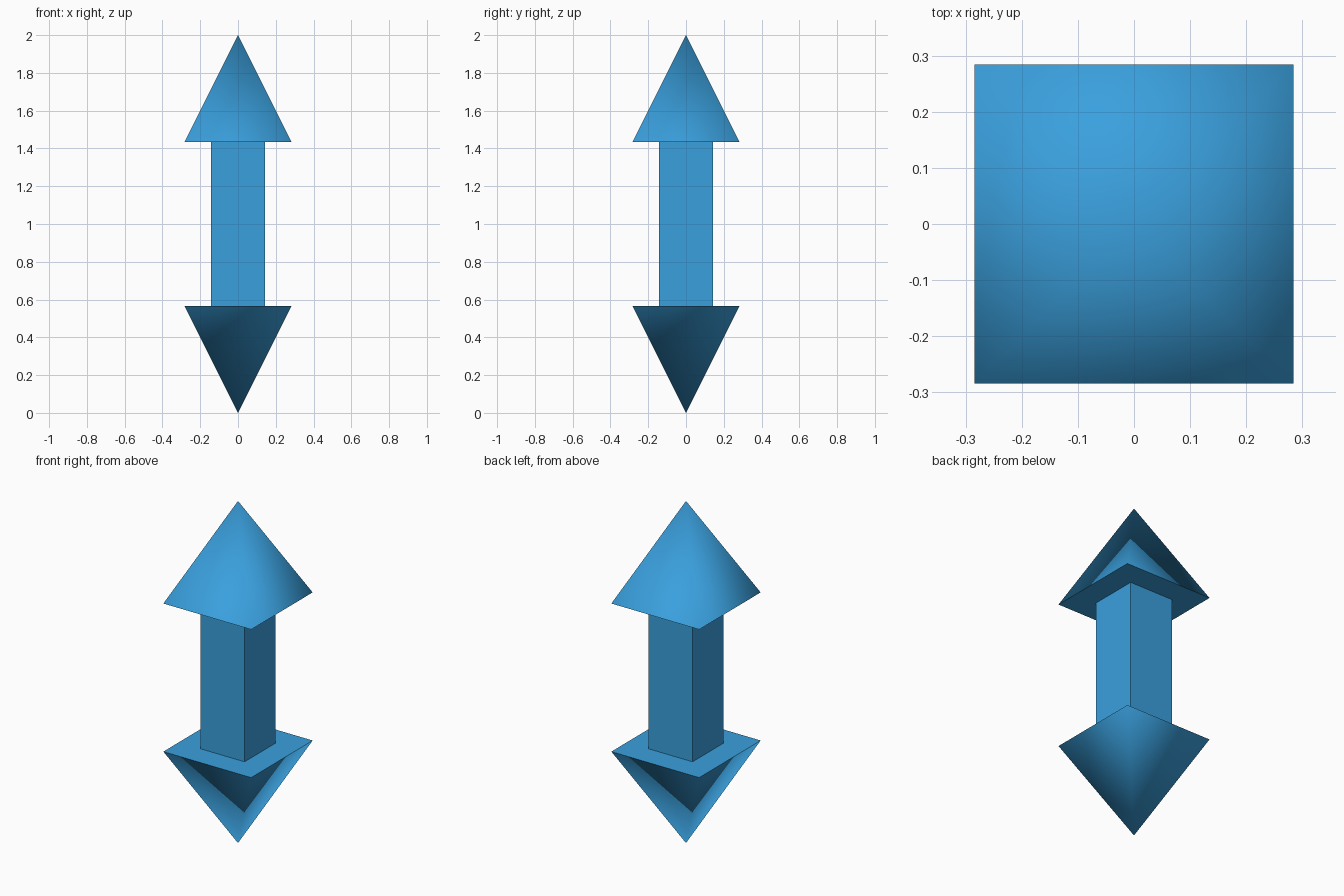
import bpy, bmesh, math

if "Cube" in bpy.data.objects:
    bpy.data.objects.remove(bpy.data.objects["Cube"])

HEAD_HALF = 0.284    # half width of the arrow heads
SHAFT_HALF = 0.142   # half width of the shaft
HEAD_H = 0.567       # height of each head

blue = bpy.data.materials.new("sky_blue")
blue.diffuse_color = (0.042, 0.352, 0.73, 1.0)
blue.use_nodes = True
blue.node_tree.nodes["Principled BSDF"].inputs["Base Color"].default_value = blue.diffuse_color


def finish(name, bm):
    bmesh.ops.recalc_face_normals(bm, faces=bm.faces)
    mesh = bpy.data.meshes.new(name)
    bm.to_mesh(mesh)
    bm.free()
    mesh.materials.append(blue)
    obj = bpy.data.objects.new(name, mesh)
    bpy.context.collection.objects.link(obj)


def arrow_head(name, base_z, tip_z):
    """Square pyramid: smooth sloping sides, flat sharp-edged base."""
    bm = bmesh.new()
    corners = [bm.verts.new((x * HEAD_HALF, y * HEAD_HALF, base_z))
               for x, y in ((-1, -1), (1, -1), (1, 1), (-1, 1))]
    tip = bm.verts.new((0, 0, tip_z))
    base = bm.faces.new(corners)
    for i in range(4):
        side = bm.faces.new((corners[i], corners[(i + 1) % 4], tip))
        side.smooth = True
    for e in base.edges:
        e.smooth = False
    finish(name, bm)


# Heads at both ends
arrow_head("upper_arrow_head", 2 - HEAD_H, 2)
arrow_head("lower_arrow_head", HEAD_H, 0)

# Square shaft between the heads
bm = bmesh.new()
bmesh.ops.create_cube(bm, size=1)
for v in bm.verts:
    v.co = (v.co.x * 2 * SHAFT_HALF, v.co.y * 2 * SHAFT_HALF,
            1 + v.co.z * (2 - 2 * HEAD_H))
finish("shaft", bm)
